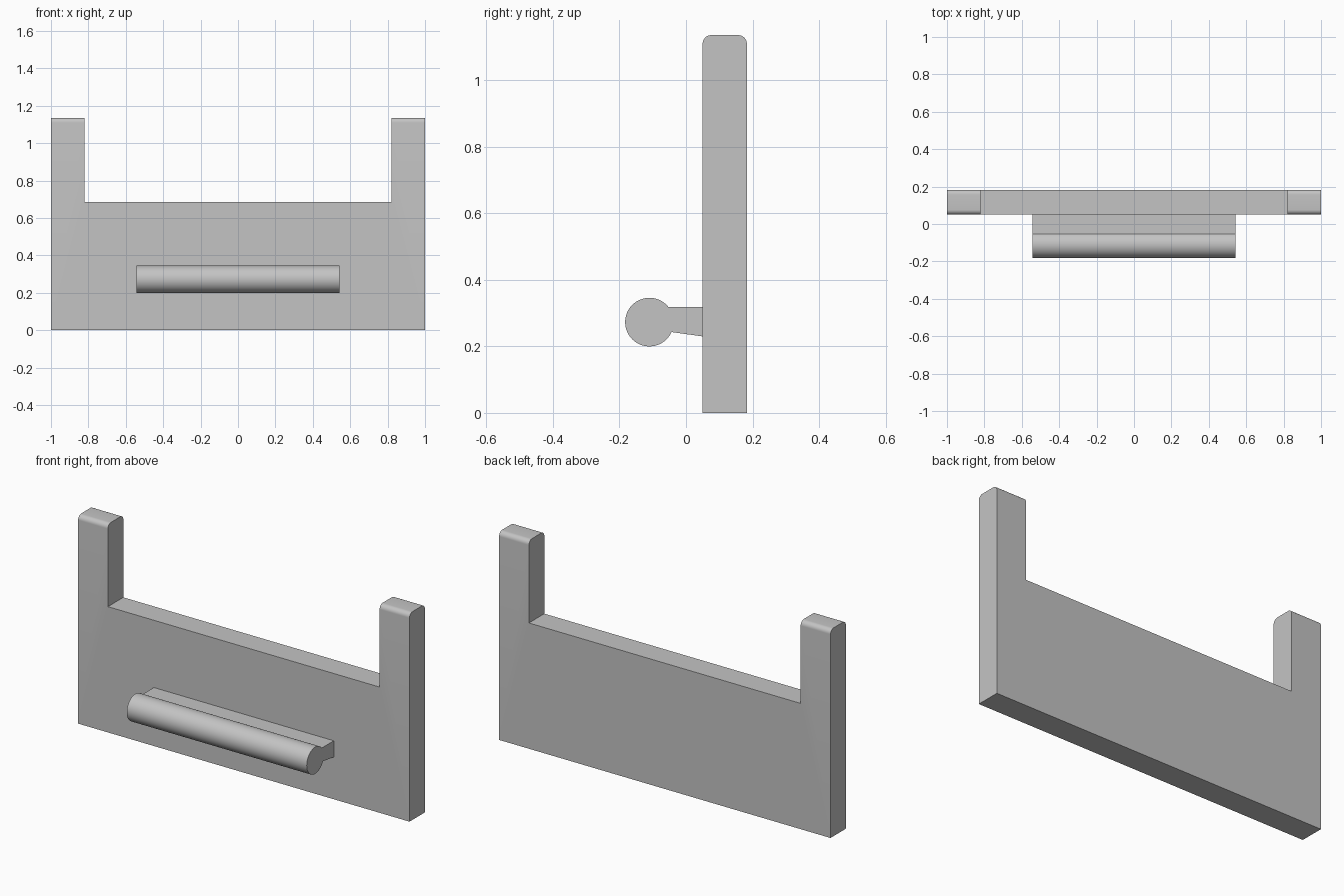
import bpy, bmesh, math
from mathutils import Vector

cube = bpy.data.objects.get("Cube")
if cube:
    bpy.data.objects.remove(cube)

grey = bpy.data.materials.new("plain_grey")
grey.use_nodes = True
colour = (0.55, 0.55, 0.55, 1)
grey.diffuse_color = colour
grey.node_tree.nodes["Principled BSDF"].inputs["Base Color"].default_value = colour


def extrude_profile(name, points, offset, round_top=None):
    """Sweep a closed profile along offset, optionally rounding the top x edges."""
    bm = bmesh.new()
    face = bm.faces.new([bm.verts.new(p) for p in points])
    swept = bmesh.ops.extrude_face_region(bm, geom=[face], use_keep_orig=True)
    moved = [v for v in swept["geom"] if isinstance(v, bmesh.types.BMVert)]
    bmesh.ops.translate(bm, verts=moved, vec=Vector(offset))
    bmesh.ops.recalc_face_normals(bm, faces=bm.faces[:])
    if round_top:
        top = max(v.co.z for v in bm.verts)
        edges = [e for e in bm.edges
                 if all(v.co.z > top - 0.001 for v in e.verts)
                 and abs(e.verts[0].co.y - e.verts[1].co.y) < 0.001]
        bmesh.ops.bevel(bm, geom=edges, offset=round_top, segments=8,
                        profile=0.5, affect='EDGES')
    mesh = bpy.data.meshes.new(name)
    bm.to_mesh(mesh)
    bm.free()
    mesh.materials.append(grey)
    obj = bpy.data.objects.new(name, mesh)
    bpy.context.collection.objects.link(obj)
    bpy.ops.object.select_all(action='DESELECT')
    bpy.context.view_layer.objects.active = obj
    obj.select_set(True)
    bpy.ops.object.shade_smooth_by_angle(angle=math.radians(25))
    return obj


# Upright panel with a post at each end, rounded front and back at the tips
front, back = 0.05, 0.183
height, wall, inner = 1.136, 0.686, 0.82
half = [(1, 0), (1, height), (inner, height), (inner, wall)]
outline = half + [(-x, z) for x, z in reversed(half)]
extrude_profile("panel_with_posts", [(x, front, z) for x, z in outline],
                (0, back - front, 0), round_top=0.026)

# Handle: round bar joined to the panel by a tapering neck
radius, bar_y, bar_z, reach = 0.073, -0.11, 0.273, 0.543
neck_top, neck_low, neck_root = 0.319, 0.243, 0.23
start = math.asin((neck_top - bar_z) / radius)
end = 2 * math.pi + math.asin((neck_low - bar_z) / radius)
steps = 56
angles = [start + (end - start) * i / steps for i in range(steps + 1)]
section = [(bar_y + radius * math.cos(a), bar_z + radius * math.sin(a)) for a in angles]
section += [(front, neck_root), (front, neck_top)]
extrude_profile("handle", [(-reach, y, z) for y, z in section], (2 * reach, 0, 0))
